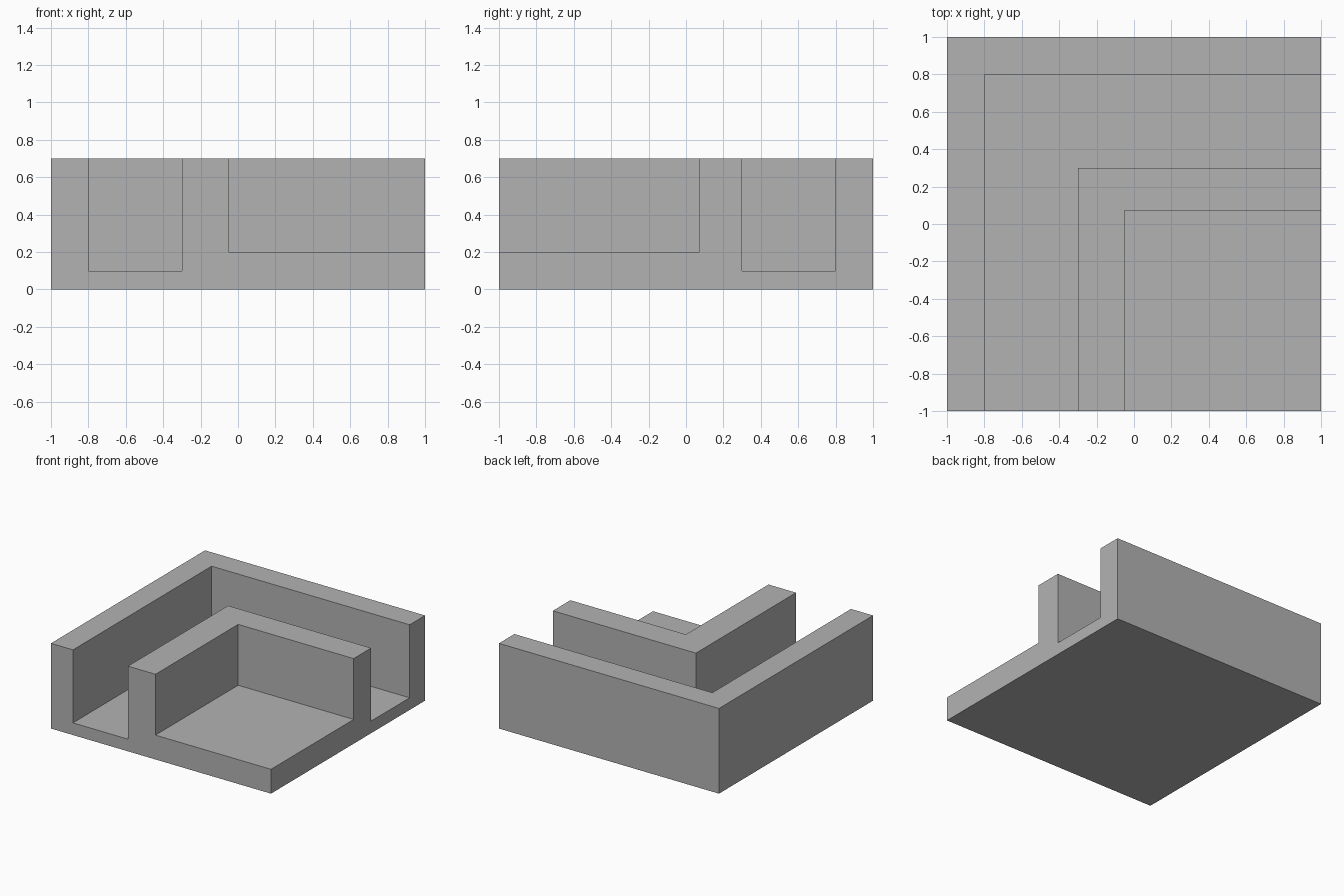
import bpy
import bmesh

cube = bpy.data.objects.get("Cube")
if cube:
    bpy.data.objects.remove(cube, do_unlink=True)

# Single grey material
grey = bpy.data.materials.new("plain_grey")
grey.use_nodes = True
colour = (0.45, 0.45, 0.45, 1)
grey.diffuse_color = colour
grey.node_tree.nodes["Principled BSDF"].inputs["Base Color"].default_value = colour

# Wall profile from the outside in: (corner x, corner y, height)
TOP, CHANNEL, FLOOR = 0.7, 0.1, 0.2
outer, outer_in = (-1, 1), (-0.8, 0.8)
inner, inner_in = (-0.3, 0.3), (-0.05, 0.073)
profile = [(*outer, 0), (*outer, TOP), (*outer_in, TOP), (*outer_in, CHANNEL),
           (*inner, CHANNEL), (*inner, TOP), (*inner_in, TOP), (*inner_in, FLOOR)]

bm = bmesh.new()

# Sweep the profile round the corner: front end, mitre, right end
front = [bm.verts.new((x, -1, z)) for x, y, z in profile]
mitre = [bm.verts.new(p) for p in profile]
side = [bm.verts.new((1, y, z)) for x, y, z in profile]
for a, b in ((front, mitre), (mitre, side)):
    for i in range(len(profile) - 1):
        bm.faces.new((a[i], a[i + 1], b[i + 1], b[i]))

# Inner floor, underside and the two open ends
edge_top = bm.verts.new((1, -1, FLOOR))
edge_base = bm.verts.new((1, -1, 0))
bm.faces.new((front[-1], mitre[-1], side[-1], edge_top))
bm.faces.new((front[0], mitre[0], side[0], edge_base))
for end in (front, side):
    bm.faces.new(end + [edge_top, edge_base])
bmesh.ops.recalc_face_normals(bm, faces=bm.faces)

mesh = bpy.data.meshes.new("corner_channel_block")
bm.to_mesh(mesh)
bm.free()
mesh.materials.append(grey)
block = bpy.data.objects.new("corner_channel_block", mesh)
bpy.context.collection.objects.link(block)
